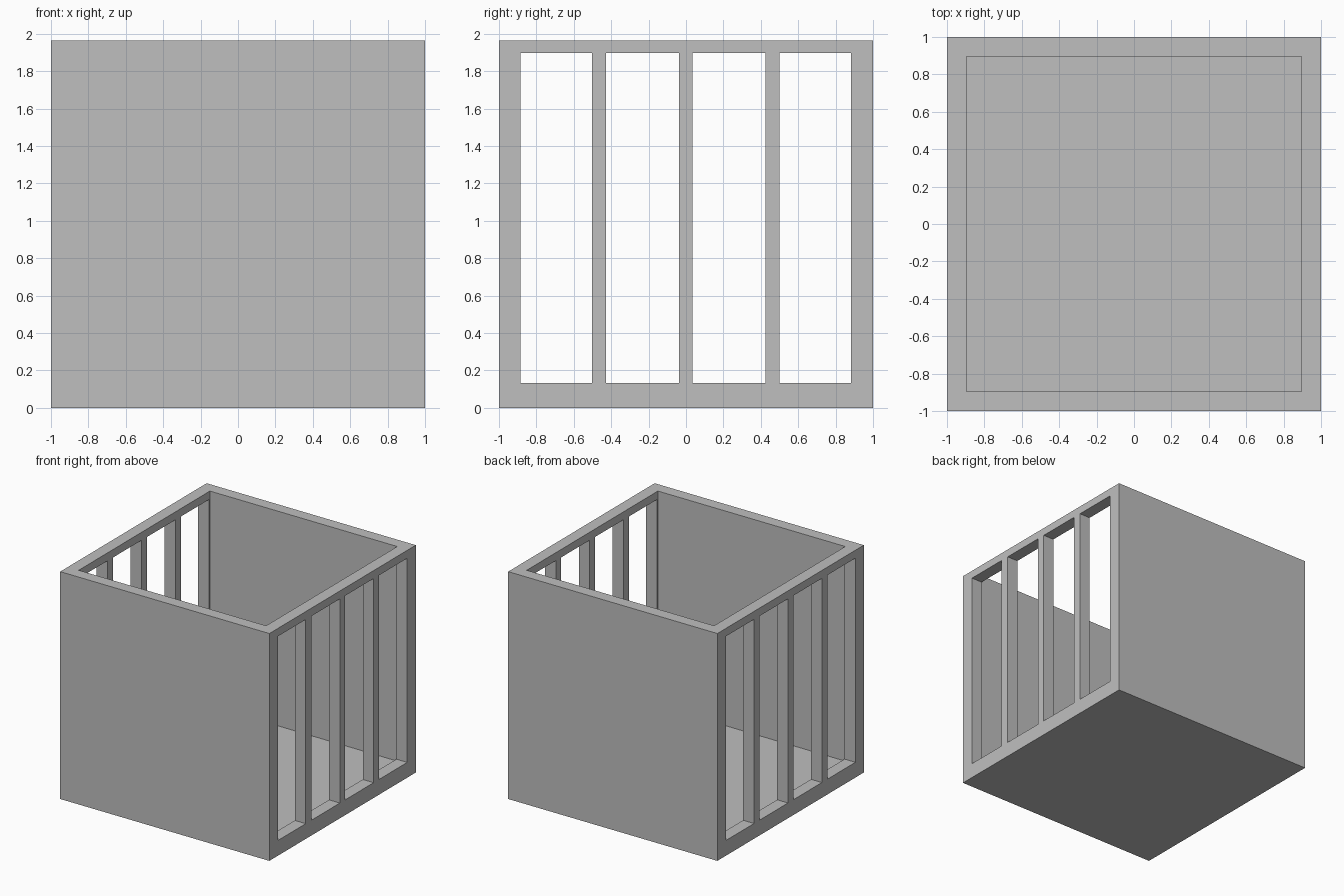
import bpy
from mathutils import Vector

cube = bpy.data.objects.get("Cube")
if cube:
    bpy.data.objects.remove(cube, do_unlink=True)

HEIGHT = 1.965
INNER = 0.896          # half width of the cavity
FLOOR = 0.11           # top of the floor slab
SILL, HEAD = 0.132, 1.896
SLOTS = [(-0.885, -0.503), (-0.427, -0.037), (0.035, 0.424), (0.499, 0.883)]

grey = bpy.data.materials.new("plain_grey")
grey.use_nodes = True
colour = (0.52, 0.52, 0.52, 1)
grey.diffuse_color = colour
grey.node_tree.nodes["Principled BSDF"].inputs["Base Color"].default_value = colour


def box(name, low, high):
    """Box spanning two opposite corners."""
    low, high = Vector(low), Vector(high)
    bpy.ops.mesh.primitive_cube_add(size=1)
    obj = bpy.context.object
    obj.name = name
    for v in obj.data.vertices:
        v.co = (low + high) / 2 + v.co * (high - low)
    obj.data.materials.append(grey)
    return obj


def cut(target, cutter):
    """Subtract the cutter for good and delete it."""
    cutter.hide_render = True
    mod = target.modifiers.new("cut", "BOOLEAN")
    mod.operation = "DIFFERENCE"
    mod.solver = "EXACT"
    mod.object = cutter
    bpy.context.view_layer.objects.active = target
    bpy.ops.object.modifier_apply(modifier=mod.name)
    bpy.data.objects.remove(cutter, do_unlink=True)


# Solid block hollowed into an open-topped crate
crate = box("slatted_crate", (-1, -1, 0), (1, 1, HEIGHT))
cut(crate, box("cavity_cutter", (-INNER, -INNER, FLOOR), (INNER, INNER, HEIGHT + 1)))

# Tall slots through both side walls leave the upright bars
for y0, y1 in SLOTS:
    cut(crate, box("slot_cutter", (-2, y0, SILL), (2, y1, HEAD)))
